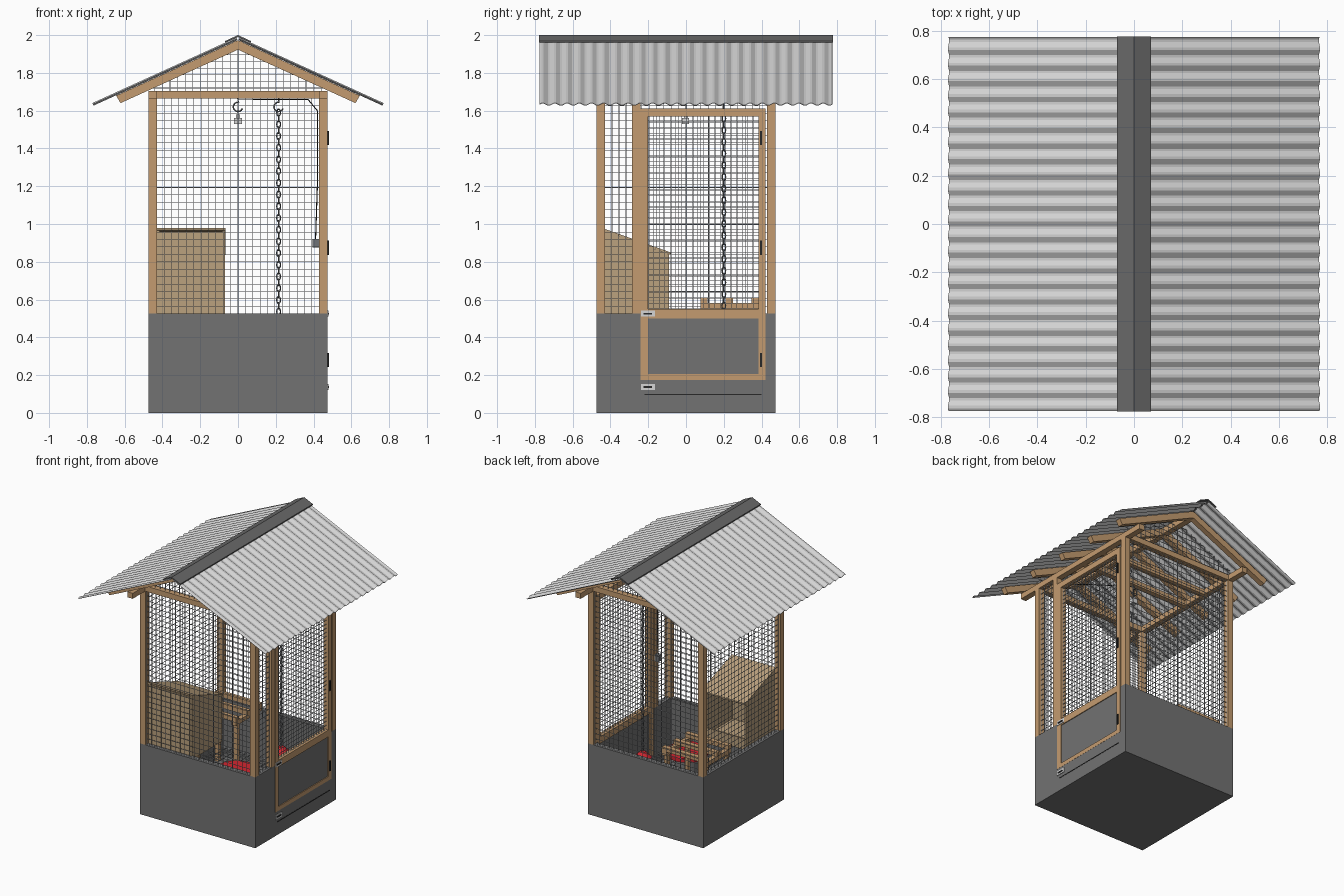
import bpy, bmesh, math
from mathutils import Matrix, Vector

if "Cube" in bpy.data.objects:
    bpy.data.objects.remove(bpy.data.objects["Cube"])


def mat(name, r, g, b):
    m = bpy.data.materials.new(name)
    m.diffuse_color = (r, g, b, 1)
    m.use_nodes = True
    m.node_tree.nodes["Principled BSDF"].inputs["Base Color"].default_value = m.diffuse_color
    return m


WOOD = mat("timber", .55, .33, .16)
BOARD = mat("chipboard", .50, .36, .21)
GREY = mat("dark grey cladding", .17, .17, .17)
CAP = mat("ridge grey", .14, .14, .14)
ROOF = mat("galvanised sheet", .66, .66, .66)
WIRE = mat("wire", .42, .44, .46)
STEEL = mat("chain steel", .16, .17, .18)
BLACK = mat("black iron", .02, .02, .02)
RED = mat("red plastic", .65, .02, .03)


def finish(name, bm, m):
    bmesh.ops.recalc_face_normals(bm, faces=bm.faces)
    me = bpy.data.meshes.new(name)
    bm.to_mesh(me)
    bm.free()
    me.materials.append(m)
    ob = bpy.data.objects.new(name, me)
    bpy.context.collection.objects.link(ob)
    return ob


def add_box(bm, lo, hi):
    lo, hi = Vector(lo), Vector(hi)
    M = Matrix.Translation((lo + hi) / 2) @ Matrix.Diagonal((hi - lo).to_4d())
    M[3][3] = 1
    bmesh.ops.create_cube(bm, size=1, matrix=M)


def boxes(name, m, *pairs):
    bm = bmesh.new()
    for lo, hi in pairs:
        add_box(bm, lo, hi)
    return finish(name, bm, m)


def prism(name, pts, a, b, m, axis='y'):
    """Extrude a profile (x,z) along y, or (y,z) along x."""
    bm = bmesh.new()
    put = (lambda p, t: (p[0], t, p[1])) if axis == 'y' else (lambda p, t: (t, p[0], p[1]))
    f = bm.faces.new([bm.verts.new(put(p, a)) for p in pts])
    r = bmesh.ops.extrude_face_region(bm, geom=[f])
    d = Vector((0, b - a, 0) if axis == 'y' else (b - a, 0, 0))
    bmesh.ops.translate(bm, vec=d, verts=[v for v in r['geom'] if isinstance(v, bmesh.types.BMVert)])
    return finish(name, bm, m)


def cylinder(name, x, y, z0, z1, r0, r1, m, n=20):
    bm = bmesh.new()
    bmesh.ops.create_cone(bm, cap_ends=True, segments=n, radius1=r0, radius2=r1, depth=z1 - z0,
                          matrix=Matrix.Translation((x, y, (z0 + z1) / 2)))
    return finish(name, bm, m)


def tube(name, pts, r, m):
    cu = bpy.data.curves.new(name, 'CURVE')
    cu.dimensions = '3D'
    cu.bevel_depth, cu.bevel_resolution, cu.use_fill_caps = r, 1, True
    s = cu.splines.new('POLY')
    s.points.add(len(pts) - 1)
    for p, q in zip(s.points, pts):
        p.co = (*q, 1)
    cu.materials.append(m)
    ob = bpy.data.objects.new(name, cu)
    bpy.context.collection.objects.link(ob)


def netting(name, axis, at, u0, u1, v0, v1, pitch=.04, r=.0014):
    """Welded wire panel in the plane axis = at."""
    bm = bmesh.new()

    def bar(ua, ub, va, vb):
        lo, hi = [ua, va], [ub, vb]
        lo.insert(axis, at - r)
        hi.insert(axis, at + r)
        add_box(bm, lo, hi)
    nu, nv = round((u1 - u0) / pitch), round((v1 - v0) / pitch)
    for i in range(nu + 1):
        u = u0 + (u1 - u0) * i / nu
        bar(u - r, u + r, v0, v1)
    for j in range(nv + 1):
        v = v0 + (v1 - v0) * j / nv
        bar(u0, u1, v - r, v + r)
    return finish(name, bm, WIRE)


H, I, S = .473, .43, .455          # outer half width, inner half width, roof slope
BASE, PLATE = .525, 1.665

# hollow base with a door opening on the right
boxes("base_walls", GREY,
      ((-H, -H, 0), (H, -I, BASE)), ((-H, I, 0), (H, H, BASE)), ((-H, -I, 0), (-I, I, BASE)),
      ((I, -I, 0), (H, -.24, BASE)), ((I, .42, 0), (H, I, BASE)), ((I, -.24, 0), (H, .42, .175)))
boxes("base_floor", GREY, ((-I, -I, 0), (I, I, .1)))
boxes("tray_slot", BLACK, ((H, -.22, .094), (H + .002, .4, .1)))
netting("floor_netting", 2, .17, -I, I, -I, I)

# corner posts, door post and top plates
for i, (x, y) in enumerate([(-1, -1), (1, -1), (-1, 1), (1, 1)]):
    cx, cy = x * .4515, y * .4515
    boxes(f"corner_post_{i}", WOOD, ((cx - .0215, cy - .0215, BASE), (cx + .0215, cy + .0215, PLATE)))
boxes("door_post", WOOD, ((I, -.285, BASE), (H, -.242, PLATE)))
for s in (-1, 1):
    boxes("side_plate", WOOD, ((s * .4515 - .0215, -.62, PLATE), (s * .4515 + .0215, .62, 1.705)))
    boxes("end_plate", WOOD, ((-H, s * .4525 - .0215, PLATE), (H, s * .4525 + .0215, 1.705)))
for y in (0, .2):
    boxes("cross_tie", WOOD, ((-I, y - .02, PLATE), (I, y + .02, 1.705)))

# rafters and ridge beam
for y in (-.6, -.3, 0, .3, .6):
    for s in (-1, 1):
        pts = [(s * x, z) for x, z in [(0, 1.973), (.645, 1.973 - S * .645), (.622, 1.64), (0, 1.923)]]
        prism("rafter", pts, y - .02, y + .02, WOOD)
boxes("ridge_beam", WOOD, ((-.022, -.62, 1.92), (.022, .62, 1.966)))

# corrugated roof sheets
bm = bmesh.new()
n, waves, half = 144, 24, .775
nx, nz = S / math.hypot(1, S), 1 / math.hypot(1, S)
prev = None
for i in range(n + 1):
    a = .007 * math.sin(2 * math.pi * waves * i / n)
    y = -half + 2 * half * i / n
    row = [bm.verts.new((x + a * nx, y, 1.983 - S * x + a * nz)) for x in (.006, .768)]
    if prev:
        bm.faces.new((prev[0], prev[1], row[1], row[0]))
    prev = row
sheet = finish("roof_sheets", bm, ROOF)
sheet.modifiers.new("both_sides", 'MIRROR')
sol = sheet.modifiers.new("thickness", 'SOLIDIFY')
sol.thickness, sol.offset = .003, 0
prism("ridge_cap", [(0, 2.0), (.07, 1.968), (.07, 1.96), (0, 1.99), (-.07, 1.96), (-.07, 1.968)],
      -.777, .777, CAP)

# wire walls
for s in (-1, 1):
    netting("end_netting", 1, s * .455, -I, I, BASE, PLATE)
    # gable wires follow the roof
    bm = bmesh.new()
    for i in range(-11, 12):
        x = i * .04
        add_box(bm, (x - .0014, s * .455 - .0014, 1.705), (x + .0014, s * .455 + .0014, 1.965 - S * abs(x)))
    for j in range(7):
        z = 1.72 + j * .035
        w = min(H, (1.965 - z) / S)
        add_box(bm, (-w, s * .455 - .0014, z - .0014), (w, s * .455 + .0014, z + .0014))
    finish("gable_netting", bm, WIRE)
netting("left_netting", 0, -.455, -I, I, BASE, PLATE)
netting("right_netting", 0, .455, -I, -.285, BASE, PLATE)
netting("door_netting", 0, .455, -.2, .385, .55, 1.57, .03)

# door
boxes("door_frame", WOOD,
      ((.435, -.24, .175), (.474, -.2, 1.612)), ((.435, .383, .175), (.474, .42, 1.612)),
      ((.435, -.2, .175), (.474, .383, .205)), ((.435, -.2, .5), (.474, .383, .55)),
      ((.435, -.2, 1.57), (.474, .383, 1.612)))
boxes("door_panel", GREY, ((.445, -.2, .205), (.468, .383, .5)))
for z in (.28, .875, 1.455):
    boxes("hinge", BLACK, ((.474, .392, z - .038), (.481, .402, z + .038)))
for z in (.525, .138):
    boxes("latch", ROOF, ((H, -.238, z - .016), (.478, -.165, z + .016)))
    boxes("latch_bolt", BLACK, ((.478, -.225, z - .005), (.482, -.18, z + .005)))

# nest box, open towards the back
side = [(-.44, .5), (-.09, .5), (-.09, .84), (-.44, .965)]
prism("nest_side_left", side, -.428, -.416, BOARD, 'x')
prism("nest_side_right", side, -.082, -.07, BOARD, 'x')
boxes("nest_front", BOARD, ((-.416, -.44, .5), (-.082, -.428, .96)))
boxes("nest_floor", BOARD, ((-.416, -.428, .5), (-.082, -.09, .512)))
boxes("nest_lip", BOARD, ((-.416, -.102, .512), (-.082, -.09, .58)))
prism("nest_roof", [(-.445, .967), (-.08, .837), (-.08, .849), (-.445, .979)], -.43, -.066, BOARD, 'x')

# perch frame
for y in (.095, .23, .365):
    boxes("perch_bar", WOOD, ((-.43, y - .018, .58), (-.07, y + .018, .61)))
for x in (-.41, -.09):
    boxes("perch_rail", WOOD, ((x - .018, .077, .55), (x + .018, .383, .58)))
    for y in (.11, .35):
        boxes("perch_leg", WOOD, ((x - .014, y - .014, .1), (x + .014, y + .014, .56)))

# hooks under the cross ties
for x, y in ((0, 0), (.215, .2)):
    pts = [(x, y, PLATE), (x, y, 1.65)]
    for k in range(11):
        a = math.radians(80 + 26 * k)
        pts.append((x + .025 * math.cos(a), y, 1.62 + .025 * math.sin(a)))
    tube("ceiling_hook", pts, .004, STEEL)

# chain of alternating links
bm = bmesh.new()
for k in range(38):
    z = 1.59 - k * .031
    ring = []
    for i in range(10):
        a = 2 * math.pi * i / 10
        c = Vector((.010 * math.cos(a), 0, .019 * math.sin(a)))
        d = Vector((math.cos(a), 0, math.sin(a)))
        for j in range(4):
            b = math.pi / 2 * j
            p = c + .0035 * (math.cos(b) * d + math.sin(b) * Vector((0, 1, 0)))
            if k % 2:
                p = Vector((p.y, p.x, p.z))
            ring.append(bm.verts.new(p + Vector((.215, .2, z))))
    for i in range(10):
        for j in range(4):
            q, t = (i + 1) % 10, (j + 1) % 4
            bm.faces.new([ring[v] for v in (i * 4 + j, q * 4 + j, q * 4 + t, i * 4 + t)])
finish("feeder_chain", bm, STEEL)

# hanging feeder and floor drinker
cylinder("feeder_lid", .215, .2, .39, .43, .06, .02, RED)
cylinder("feeder_body", .215, .2, .23, .39, .06, .06, ROOF)
cylinder("feeder_tray", .215, .2, .2, .23, .09, .11, RED)
cylinder("drinker_body", .08, -.13, .17, .32, .09, .08, GREY)
cylinder("drinker_tray", .08, -.13, .32, .35, .14, .14, RED)

# lamp with cable to a switch on the door post
boxes("lamp_socket", ROOF, ((-.02, -.02, 1.53), (.02, .015, 1.562)))
boxes("lamp_cap", ROOF, ((-.01, -.01, 1.562), (.01, .01, 1.58)))
tube("lamp_cable", [(0, 0, 1.57), (0, 0, 1.66), (.2, -.13, 1.66), (.37, -.26, 1.66),
                    (.42, -.262, 1.6), (.42, -.262, 1.2), (.41, -.262, .9)], .003, BLACK)
boxes("switch_box", STEEL, ((.395, -.28, .875), (.43, -.245, .92)))
